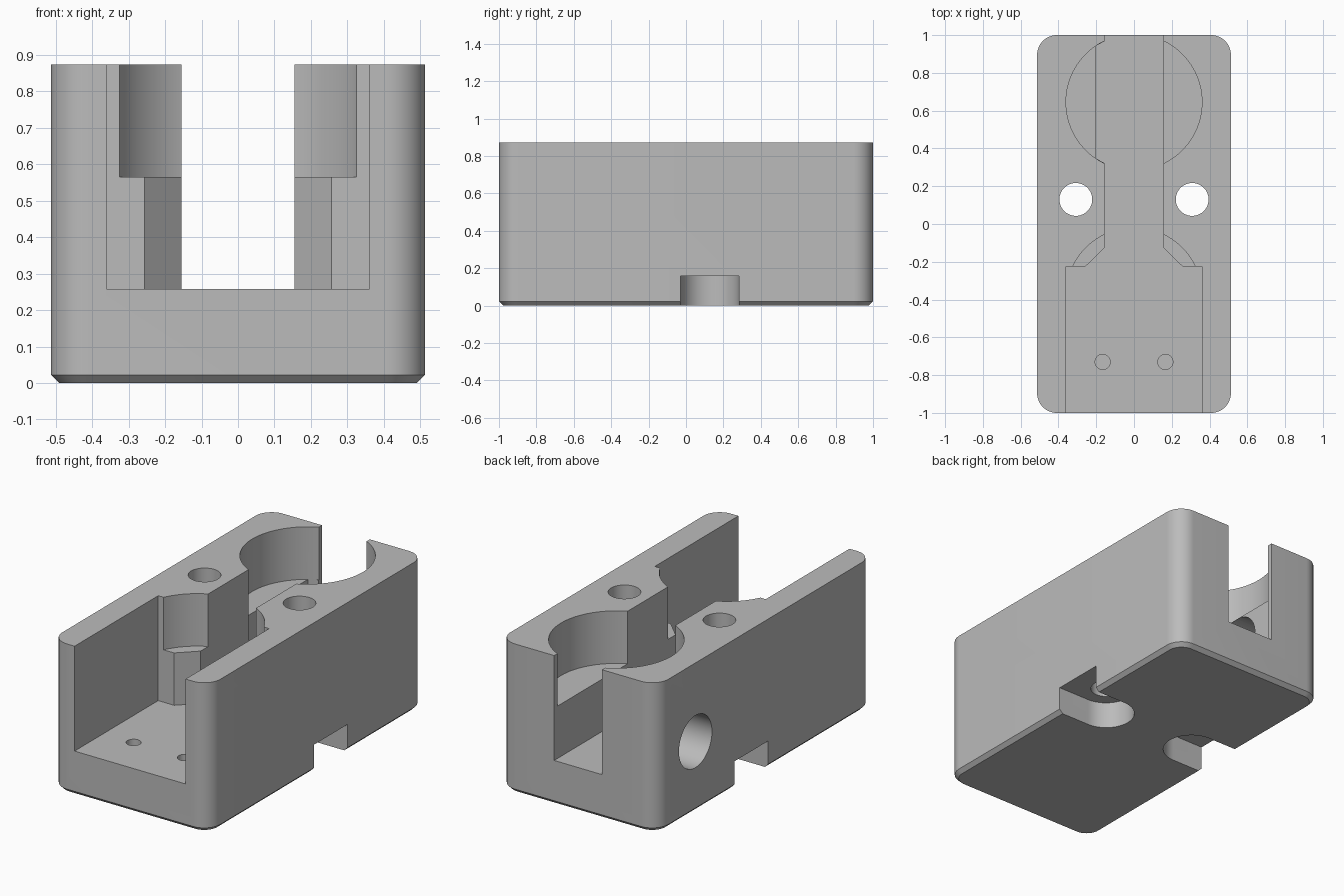
import bpy, bmesh, math

if "Cube" in bpy.data.objects:
    bpy.data.objects.remove(bpy.data.objects["Cube"])

HW, TOP, FLOOR, LEDGE = 0.513, 0.873, 0.258, 0.565


def arc(cx, cy, r, a0, a1, n):
    """Points along an arc, angles in degrees."""
    return [(cx + r * math.cos(math.radians(a0 + (a1 - a0) * i / n)),
             cy + r * math.sin(math.radians(a0 + (a1 - a0) * i / n))) for i in range(n + 1)]


def circle(cx, cy, r, n=64):
    return arc(cx, cy, r, 0, 360, n)[:-1]


def rounded_rect(hx, hy, r):
    pts = []
    for sx, sy, a in ((1, 1, 0), (-1, 1, 90), (-1, -1, 180), (1, -1, 270)):
        pts += arc(sx * (hx - r), sy * (hy - r), r, a, a + 90, 14)
    return pts


def loft(name, rings):
    """Closed solid through a stack of (outline, z) rings."""
    bm = bmesh.new()
    loops = [[bm.verts.new((x, y, z)) for x, y in pts] for pts, z in rings]
    n = len(loops[0])
    for a, b in zip(loops, loops[1:]):
        for i in range(n):
            j = (i + 1) % n
            bm.faces.new((a[i], a[j], b[j], b[i]))
    bm.faces.new(loops[0][::-1])
    bm.faces.new(loops[-1])
    bmesh.ops.recalc_face_normals(bm, faces=bm.faces)
    mesh = bpy.data.meshes.new(name)
    bm.to_mesh(mesh)
    bm.free()
    obj = bpy.data.objects.new(name, mesh)
    bpy.context.collection.objects.link(obj)
    return obj


def prism(name, pts, z0, z1):
    return loft(name, [(pts, z0), (pts, z1)])


# Body block with rounded corners and a chamfered bottom edge
c = 0.022
body = loft("housing_body", [(rounded_rect(HW - c, 1 - c, 0.105 - c), 0),
                             (rounded_rect(HW, 1, 0.105), c),
                             (rounded_rect(HW, 1, 0.105), TOP)])
cutters = []

# Front pocket tapering into the long channel
half = [(0.36, -1.1), (0.36, -0.225), (0.257, -0.225), (0.155, -0.125), (0.155, 1.1)]
outline = half + [(-x, y) for x, y in reversed(half)]
cutters.append(prism("channel_cutter", outline, FLOOR, 1.0))

# Upper arc at the pocket end and the round rear pocket
cutters.append(prism("front_arc_cutter", arc(0, -0.38, 0.36, 20, 160, 48), LEDGE, 1.0))
cutters.append(prism("rear_round_cutter", circle(0, 0.645, 0.36, 96), LEDGE, 1.0))

# Widening of the channel on the left, below the rear ledge
widening = [(-0.205, 0.349), (-0.15, 0.319), (0, 0.319), (0, 0.971), (-0.15, 0.971), (-0.205, 0.941)]
cutters.append(prism("widening_cutter", widening, FLOOR, 0.7))

# Round hole through the left wall
side_hole = prism("side_hole_cutter", circle(0, 0, 0.153), 0, 0.5)
side_hole.rotation_euler = (0, math.pi / 2, 0)
side_hole.location = (-0.6, 0.645, 0.412)
cutters.append(side_hole)

# Screw holes, side slots under them and small blind holes in the floor
for s, side in ((-1, "left"), (1, "right")):
    cutters.append(prism(side + "_screw_cutter", circle(s * 0.308, 0.13, 0.087, 48), -0.1, 1.0))
    slot = [(s * x, y) for x, y in
            arc(0.308, 0.127, 0.156, 90, 270, 36) + [(0.7, -0.029), (0.7, 0.283)]]
    cutters.append(prism(side + "_slot_cutter", slot, -0.1, 0.158))
    cutters.append(prism(side + "_pin_cutter", circle(s * 0.166, -0.73, 0.04, 32), 0.1, 0.4))

# Cut everything out of the body
bpy.context.view_layer.objects.active = body
body.select_set(True)
for cutter in cutters:
    mod = body.modifiers.new(cutter.name, 'BOOLEAN')
    mod.operation, mod.solver, mod.object = 'DIFFERENCE', 'EXACT', cutter
    cutter.hide_render = True
    bpy.context.view_layer.update()
    bpy.ops.object.modifier_apply(modifier=mod.name)
for cutter in cutters:
    bpy.data.objects.remove(cutter)

grey = bpy.data.materials.new("plain grey")
grey.diffuse_color = (0.5, 0.5, 0.5, 1)
grey.use_nodes = True
grey.node_tree.nodes["Principled BSDF"].inputs["Base Color"].default_value = grey.diffuse_color
body.data.materials.clear()
body.data.materials.append(grey)
bpy.ops.object.shade_smooth_by_angle(angle=math.radians(25))
